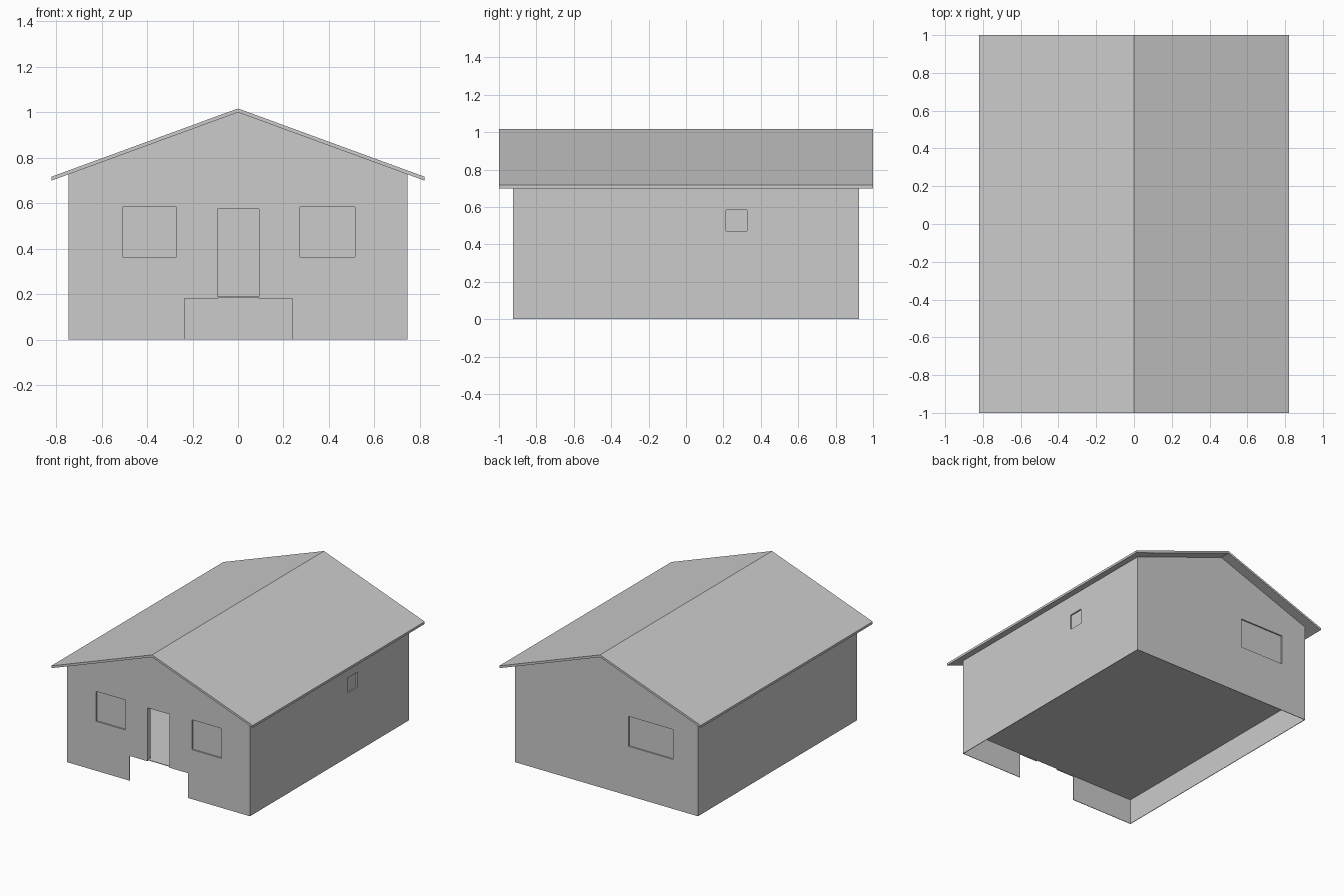
import bpy

if "Cube" in bpy.data.objects:
    bpy.data.objects.remove(bpy.data.objects["Cube"])

W, D = 0.745, 0.925          # half width and half depth of the walls
SLOPE = 0.3 / 0.82           # roof pitch
FLOOR = 0.19


def prism(name, profile, y0, y1):
    """Extrude an x-z profile along y."""
    n = len(profile)
    verts = [(x, y, z) for y in (y0, y1) for x, z in profile]
    faces = [list(range(n)), list(range(2 * n - 1, n - 1, -1))]
    faces += [[i, i + n, (i + 1) % n + n, (i + 1) % n] for i in range(n)]
    mesh = bpy.data.meshes.new(name)
    mesh.from_pydata(verts, [], faces)
    ob = bpy.data.objects.new(name, mesh)
    bpy.context.collection.objects.link(ob)
    # consistent outward normals
    bpy.context.view_layer.objects.active = ob
    ob.select_set(True)
    bpy.ops.object.mode_set(mode='EDIT')
    bpy.ops.mesh.select_all(action='SELECT')
    bpy.ops.mesh.normals_make_consistent(inside=False)
    bpy.ops.object.mode_set(mode='OBJECT')
    ob.select_set(False)
    return ob


def gable(half, bottom, apex):
    eave = apex - half * SLOPE
    return [(-half, bottom), (half, bottom), (half, eave), (0, apex), (-half, eave)]


def cut(name, profile, y0, y1):
    """Subtract a prism from the house walls."""
    cutter = prism(name, profile, y0, y1)
    cutter.hide_render = True
    cutter.display_type = 'WIRE'
    mod = walls.modifiers.new(name, 'BOOLEAN')
    mod.operation = 'DIFFERENCE'
    mod.solver = 'EXACT'
    mod.object = cutter


def rect(x0, x1, z0, z1):
    return [(x0, z0), (x1, z0), (x1, z1), (x0, z1)]


# walls and floor
walls = prism("walls", gable(W, 0, 1.0), -D, D)
T, S = 0.035, 0.004          # room wall and thin skirt thickness
cut("room_cutter", gable(W - T, FLOOR, 0.98), -D + T, D - T)
cut("underfloor_cutter", rect(-W + S, W - S, -0.1, FLOOR - S), -D + S, D - S)

# step gap and doorway in the front
cut("step_gap_cutter", rect(-0.235, 0.24, -0.12, 0.182), -D - 0.05, -D + 0.02)
cut("threshold_cutter", rect(-0.089, 0.091, 0.15, 0.2), -D - 0.05, -D + 0.006)
cut("doorway_cutter", rect(-0.09, 0.092, FLOOR, 0.575), -D - 0.06, -D + T + 0.02)

# window recesses
R = 0.01
for i, (x0, x1) in enumerate(((-0.507, -0.27), (0.273, 0.514))):
    cut(f"front_window_cutter_{i}", rect(x0, x1, 0.364, 0.584), -D - 0.05, -D + R)
cut("back_window_cutter", rect(-0.54, -0.18, 0.364, 0.584), D - R, D + 0.05)
cut("side_window_cutter", rect(W - R, W + 0.05, 0.472, 0.584), 0.213, 0.325)

# roof slabs meeting at the ridge
E = 0.82
prism("roof", [(-E, 0.7), (0, 1.0), (E, 0.7), (E, 0.717), (0, 1.017), (-E, 0.717)], -1, 1)
